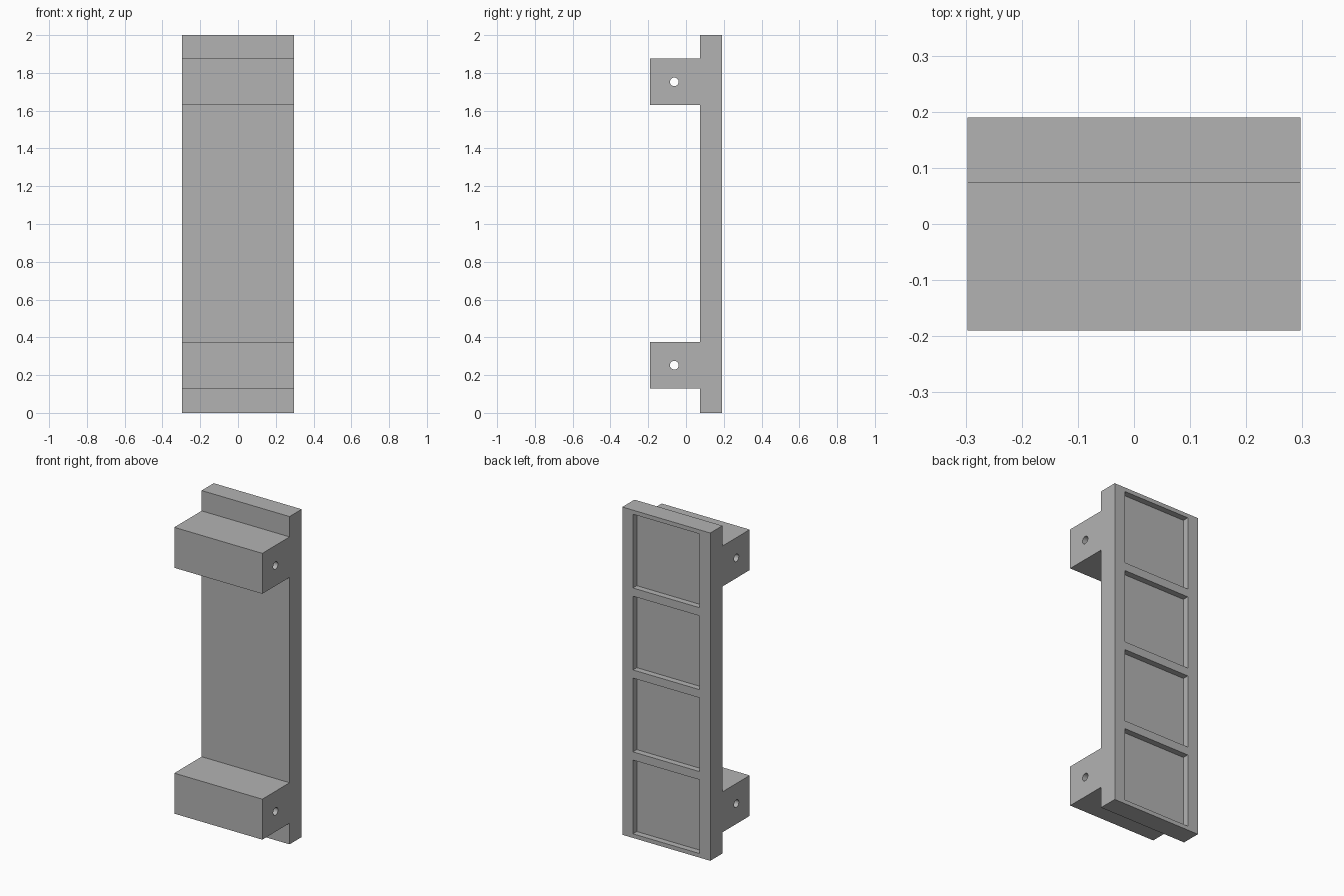
import bpy, bmesh, math
from mathutils import Vector

if "Cube" in bpy.data.objects:
    bpy.data.objects.remove(bpy.data.objects["Cube"])

HALF_W = 0.297                                # half the width
FRONT, PLATE, BACK = -0.19, 0.073, 0.19       # lug face, plate face, plate rear
LUG_BASES, LUG_H = (0.129, 1.629), 0.247
HOLE_Y, HOLE_R = -0.062, 0.023
POCKET, POCKET_DEPTH, PITCH = 0.45, 0.037, 0.5

grey = bpy.data.materials.new("grey")
grey.use_nodes = True
colour = (0.45, 0.45, 0.45, 1)
grey.diffuse_color = colour
grey.node_tree.nodes["Principled BSDF"].inputs["Base Color"].default_value = colour


def prism(name, outline):
    """Extrude a (y, z) outline across x."""
    mesh = bpy.data.meshes.new(name)
    bm = bmesh.new()
    face = bm.faces.new([bm.verts.new((-HALF_W, y, z)) for y, z in outline])
    ext = bmesh.ops.extrude_face_region(bm, geom=[face])
    moved = [v for v in ext["geom"] if isinstance(v, bmesh.types.BMVert)]
    bmesh.ops.translate(bm, verts=moved, vec=Vector((2 * HALF_W, 0, 0)))
    bmesh.ops.recalc_face_normals(bm, faces=bm.faces)
    bm.to_mesh(mesh)
    bm.free()
    mesh.materials.append(grey)
    obj = bpy.data.objects.new(name, mesh)
    bpy.context.collection.objects.link(obj)
    return obj


def cut(target, cutter):
    """Subtract the cutter and remove it."""
    cutter.data.materials.append(grey)
    cutter.hide_render = True
    mod = target.modifiers.new("cut", "BOOLEAN")
    mod.operation, mod.solver, mod.object = "DIFFERENCE", "EXACT", cutter
    bpy.context.view_layer.objects.active = target
    bpy.ops.object.modifier_apply(modifier=mod.name)
    bpy.data.objects.remove(cutter)


# Plate and both mounting lugs as one side profile
outline = [(BACK, 0), (BACK, 2), (PLATE, 2)]
for z in reversed(LUG_BASES):
    outline += [(PLATE, z + LUG_H), (FRONT, z + LUG_H), (FRONT, z), (PLATE, z)]
outline.append((PLATE, 0))
bracket = prism("mounting_plate", outline)

# Cross holes through the lugs
for z in LUG_BASES:
    bpy.ops.mesh.primitive_cylinder_add(
        vertices=32, radius=HOLE_R, depth=1,
        location=(0, HOLE_Y, z + LUG_H / 2), rotation=(0, math.pi / 2, 0))
    cut(bracket, bpy.context.object)

# Four square pockets in the rear
for i in range(4):
    bpy.ops.mesh.primitive_cube_add(size=1, location=(0, BACK, PITCH * (i + 0.5)))
    pocket = bpy.context.object
    pocket.scale = (POCKET, 2 * POCKET_DEPTH, POCKET)
    cut(bracket, pocket)

# Round the hole walls, keep all corners sharp
bpy.ops.object.select_all(action="DESELECT")
bracket.select_set(True)
bpy.context.view_layer.objects.active = bracket
bpy.ops.object.shade_smooth_by_angle(angle=math.radians(30))
